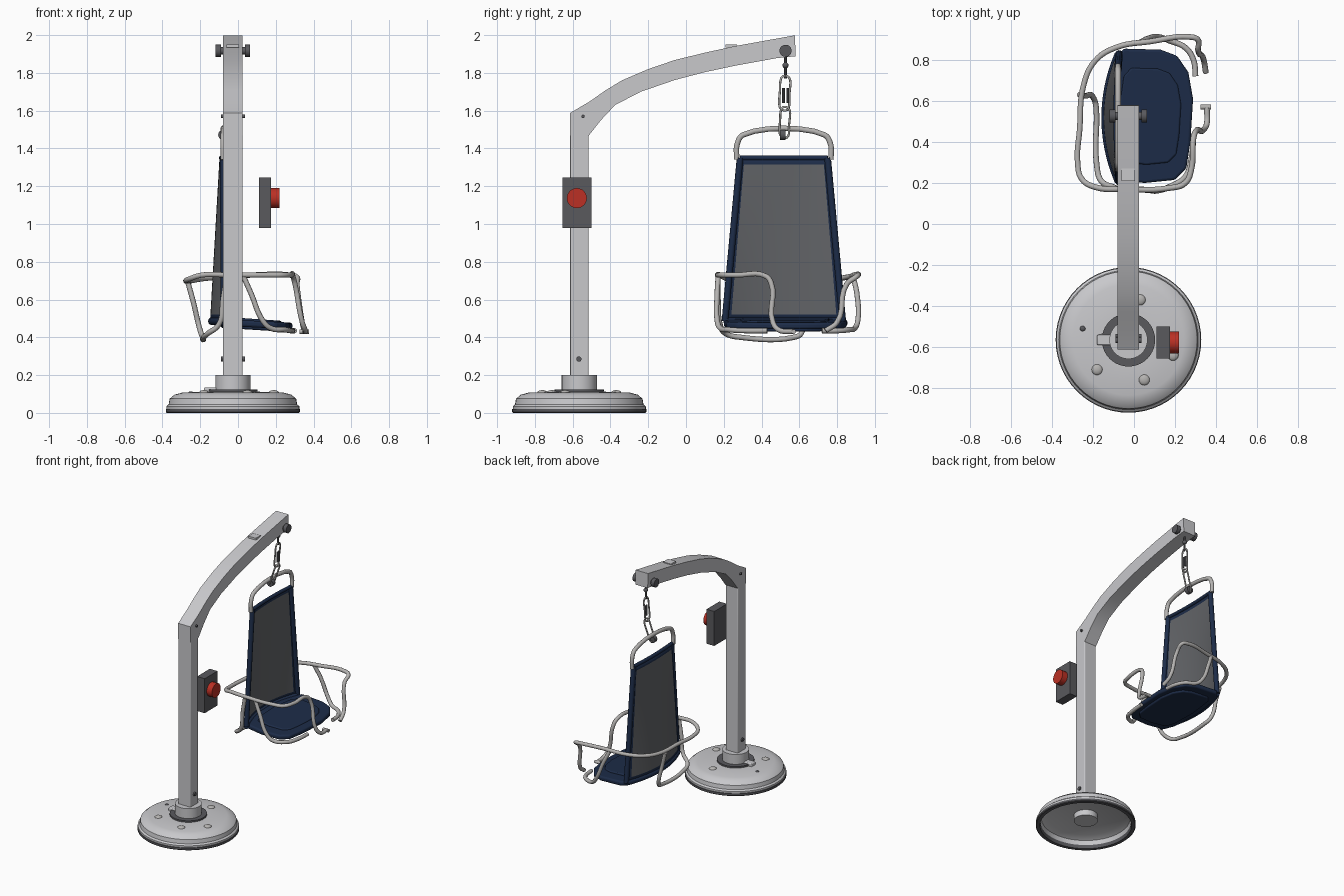
import bpy, bmesh
from math import radians
from mathutils import Vector, Matrix

if "Cube" in bpy.data.objects:
    bpy.data.objects.remove(bpy.data.objects["Cube"], do_unlink=True)


def material(name, r, g, b):
    mat = bpy.data.materials.new(name)
    mat.use_nodes = True
    mat.diffuse_color = (r, g, b, 1)
    mat.node_tree.nodes["Principled BSDF"].inputs["Base Color"].default_value = (r, g, b, 1)
    return mat


STEEL = material("painted steel", .58, .58, .6)
TUBE = material("tube steel", .46, .45, .44)
DARK = material("dark plastic", .1, .1, .11)
MESH = material("grey mesh fabric", .125, .13, .14)
NAVY = material("navy fabric", .012, .025, .065)
RED = material("red button", .5, .03, .018)

POST_X, POST_Y = -.027, -.565
SEAT_Y = .518


def finish(name, bm, mat, bevel=0, angle=35):
    """Turn a bmesh into a smooth-by-angle object."""
    bmesh.ops.recalc_face_normals(bm, faces=bm.faces)
    mesh = bpy.data.meshes.new(name)
    bm.to_mesh(mesh)
    bm.free()
    mesh.materials.append(mat)
    for face in mesh.polygons:
        face.use_smooth = True
    mesh.set_sharp_from_angle(angle=radians(angle))
    obj = bpy.data.objects.new(name, mesh)
    bpy.context.collection.objects.link(obj)
    if bevel:
        mod = obj.modifiers.new("soft edges", 'BEVEL')
        mod.width, mod.segments = bevel, 3
    return obj


def box(name, low, high, mat, bevel=0):
    low, high = Vector(low), Vector(high)
    bm = bmesh.new()
    bmesh.ops.create_cube(bm, size=1)
    bmesh.ops.scale(bm, vec=high - low, verts=bm.verts)
    bmesh.ops.translate(bm, vec=(low + high) / 2, verts=bm.verts)
    return finish(name, bm, mat, bevel)


def rod(name, start, end, radius, mat, sides=24):
    start, end = Vector(start), Vector(end)
    axis = end - start
    turn = axis.to_track_quat('Z', 'Y').to_matrix().to_4x4()
    bm = bmesh.new()
    bmesh.ops.create_cone(bm, cap_ends=True, segments=sides, radius1=radius, radius2=radius,
                          depth=axis.length, matrix=Matrix.Translation((start + end) / 2) @ turn)
    return finish(name, bm, mat)


def ball(name, centre, radius, mat, flatten=1):
    bm = bmesh.new()
    bmesh.ops.create_uvsphere(bm, u_segments=16, v_segments=10, radius=radius)
    bmesh.ops.scale(bm, vec=(1, 1, flatten), verts=bm.verts)
    bmesh.ops.translate(bm, vec=centre, verts=bm.verts)
    return finish(name, bm, mat)


def prism(name, points, offset, mat, bevel=0):
    bm = bmesh.new()
    face = bm.faces.new([bm.verts.new(p) for p in points])
    moved = bmesh.ops.extrude_face_region(bm, geom=[face])["geom"]
    bmesh.ops.translate(bm, vec=offset, verts=[v for v in moved if isinstance(v, bmesh.types.BMVert)])
    return finish(name, bm, mat, bevel)


def lathe(name, profile, mat):
    bm = bmesh.new()
    verts = [bm.verts.new((r, 0, z)) for r, z in profile]
    edges = [bm.edges.new(pair) for pair in zip(verts, verts[1:])]
    bmesh.ops.spin(bm, geom=verts + edges, cent=(0, 0, 0), axis=(0, 0, 1),
                   angle=radians(360), steps=56)
    bmesh.ops.remove_doubles(bm, verts=bm.verts, dist=.0005)
    bmesh.ops.translate(bm, vec=(POST_X, POST_Y, 0), verts=bm.verts)
    return finish(name, bm, mat)


def tube(name, points, radius, mat, closed=False):
    curve = bpy.data.curves.new(name, 'CURVE')
    curve.dimensions = '3D'
    curve.bevel_depth, curve.bevel_resolution = radius, 3
    curve.resolution_u, curve.use_fill_caps = 6, True
    spline = curve.splines.new('BEZIER')
    spline.bezier_points.add(len(points) - 1)
    spline.use_cyclic_u = closed
    for knot, p in zip(spline.bezier_points, points):
        knot.co = p
        knot.handle_left_type = knot.handle_right_type = 'AUTO'
    curve.materials.append(mat)
    obj = bpy.data.objects.new(name, curve)
    bpy.context.collection.objects.link(obj)
    return obj


# Round base: hollow pressed dish, rubber rim, collar and bolt heads
lathe("base_dish", [(0, .112), (.14, .112), (.27, .107), (.31, .096), (.335, .075), (.34, .045),
                    (.352, .035), (.352, .02), (.325, .02), (.315, .06), (.27, .08), (0, .085)], STEEL)
lathe("base_rim", [(.345, .026), (.355, .02), (.355, .005), (.35, 0), (.325, 0), (.32, .026),
                   (.345, .026)], DARK)
rod("base_ring", (POST_X, POST_Y, .09), (POST_X, POST_Y, .124), .13, DARK, 40)
rod("post_collar", (POST_X, POST_Y, .1), (POST_X, POST_Y, .2), .093, STEEL, 40)
rod("under_hub", (POST_X, POST_Y, .04), (POST_X, POST_Y, .09), .085, STEEL, 32)
box("collar_clamp", (-.18, -.59, .1), (-.1, -.54, .135), STEEL, .006)
for x, y in [(.03, -.37), (-.15, -.56), (-.18, -.71), (.05, -.76), (.19, -.64)]:
    ball("base_bolt", (x, y, .107), .027, TUBE, .5)
ball("base_small_bolt", (-.25, -.51, .106), .014, DARK, .6)

# Square post with cross bolts
box("post", (-.08, -.613, .12), (.025, -.515, 1.52), STEEL, .006)
for y, z, r in [(-.567, .285, .014), (-.545, 1.57, .009)]:
    rod("post_bolt", (-.09, y, z), (.036, y, z), r, DARK, 12)

# Curved arm
upper = [(-.613, 1.588), (-.508, 1.65), (-.43, 1.705), (-.34, 1.76), (-.2, 1.82), (-.06, 1.868),
         (.1, 1.907), (.26, 1.942), (.577, 1.999)]
lower = [(.58, 1.888), (.48, 1.878), (.26, 1.838), (.1, 1.804), (-.06, 1.762), (-.24, 1.7),
         (-.375, 1.63), (-.45, 1.55), (-.515, 1.468), (-.613, 1.468)]
prism("arm", [(-.08, y, z) for y, z in upper + lower], (.105, 0, 0), STEEL)
box("arm_plate", (-.06, .21, 1.935), (.005, .27, 1.95), STEEL)
rod("arm_pin", (-.115, .527, 1.917), (.06, .527, 1.917), .02, DARK)
for x in (-.105, .05):
    rod("arm_pin_head", (x - .014, .527, 1.917), (x + .014, .527, 1.917), .032, DARK)

# Control box with push button
box("control_box", (.11, -.655, .98), (.175, -.5, 1.245), DARK)
rod("push_button", (.17, -.578, 1.137), (.22, -.578, 1.137), .053, RED, 32)

# Suspension: eye, spring hook and lower link
ball("hanger_eye", (POST_X, .527, 1.84), .016, DARK)
rod("hanger_stem", (POST_X, .527, 1.77), (POST_X, .527, 1.9), .007, DARK, 10)


def link(name, half_width, bottom, top, x_low, radius):
    """Closed wire loop, swinging back to x_low at its foot."""
    mid = (POST_X + x_low) / 2
    z = (bottom + top) / 2
    tube(name, [(x_low, .522, bottom), (mid, .522 + half_width, z - .01), (POST_X, .527, top),
                (mid, .522 - half_width, z + .01)], radius, TUBE, True)


link("spring_hook", .025, 1.6, 1.785, POST_X - .01, .006)
for side in (-1, 1):
    rod("hook_gate", (POST_X, .527 + side * .011, 1.64), (POST_X, .527 + side * .011, 1.72), .007, DARK, 8)
link("lower_link", .024, 1.455, 1.62, -.08, .006)
rod("hanger_clamp", (-.078, .498, 1.472), (-.078, .528, 1.472), .027, DARK, 16)

# Seat hanger hoop
half = [(-.25, 1.34), (-.245, 1.43), (-.215, 1.472)]
hoop = half + [(-y, z) for y, z in reversed(half)]
tube("seat_hoop", [(-.078, SEAT_Y + y, z) for y, z in hoop], .015, TUBE)


# Sling backrest: sagging grey panel with navy border
def back_point(u, v):
    """u runs across -1..1, v runs from the bottom 0 to the top 1."""
    sag = (.065 - .055 * v) * (1 - u * u)
    return Vector((-.073 - .005 * v - sag, SEAT_Y + u * (.312 - .08 * v), .485 + .865 * v))


bm = bmesh.new()
bmesh.ops.create_grid(bm, x_segments=20, y_segments=24, size=1)
for v in bm.verts:
    v.co = back_point(v.co.x, (v.co.y + 1) / 2)
back = finish("back_panel", bm, MESH)
back.data.materials.append(NAVY)
for face in back.data.polygons:
    y, z = face.center.y - SEAT_Y, face.center.z
    if abs(y) > .285 - .08 * (z - .485) / .865 or z > 1.33 or z < .51:
        face.material_index = 1
back.modifiers.new("thickness", 'SOLIDIFY').thickness = .01
for side in (-1, 1):
    tube("back_side_hem", [back_point(side, i / 6) for i in range(7)], .018, NAVY)
for level in (0, 1):
    tube("back_cross_hem", [back_point(i / 4 - 1, level) for i in range(9)], .013 + .008 * (1 - level), NAVY)

# Seat pan and raised cushion
outline = [(-.125, .3), (-.09, .22), (.05, .2), (.2, .215), (.255, .27), (.275, .4), (.288, .61),
           (.265, .74), (.21, .82), (.13, .85), (-.05, .855), (-.1, .8), (-.135, .55)]


def pan(name, scale, bottom, height, bevel):
    points = [(.08 + (x - .08) * scale, SEAT_Y + (y - SEAT_Y) * scale, bottom - .05 * x) for x, y in outline]
    return prism(name, points, (0, 0, height), NAVY, bevel)


pan("seat_pan", 1, .457, .035, .012)
pan("seat_cushion", .72, .475, .027, .008)
pan("seat_underside", .8, .444, .03, .01)

# Arm rail around the back, hooking across the front on the near side
tube("arm_rail", [(.355, .57, .43), (.355, .49, .44), (.34, .46, .48), (.3, .45, .69), (.29, .42, .725),
                  (.28, .27, .73), (.25, .2, .73), (.17, .175, .73), (-.05, .17, .73), (-.19, .18, .73),
                  (-.255, .22, .71), (-.275, .3, .7), (-.265, .46, .7), (-.245, .68, .7), (-.19, .795, .71),
                  (-.09, .86, .72), (.08, .89, .73), (.27, .912, .73), (.31, .9, .72), (.312, .85, .68),
                  (.34, .8, .48), (.35, .74, .435)], .014, TUBE)
tube("rear_loop", [(-.265, .63, .69), (-.24, .625, .6), (-.195, .61, .42), (-.185, .57, .4),
                   (-.182, .29, .4), (-.16, .21, .42), (-.1, .18, .47), (-.08, .17, .6),
                   (-.06, .17, .72)], .014, TUBE)
tube("near_brace", [(.03, .17, .72), (.07, .165, .63), (.13, .165, .49), (.17, .18, .45),
                    (.25, .23, .44), (.28, .32, .435), (.29, .43, .435)], .014, TUBE)
tube("far_brace", [(.03, .885, .72), (.07, .905, .63), (.13, .91, .49), (.17, .895, .45),
                   (.25, .86, .44), (.29, .8, .435), (.3, .72, .435)], .014, TUBE)
rod("foot_stub", (.325, .57, .43), (.375, .57, .43), .012, TUBE, 12)
